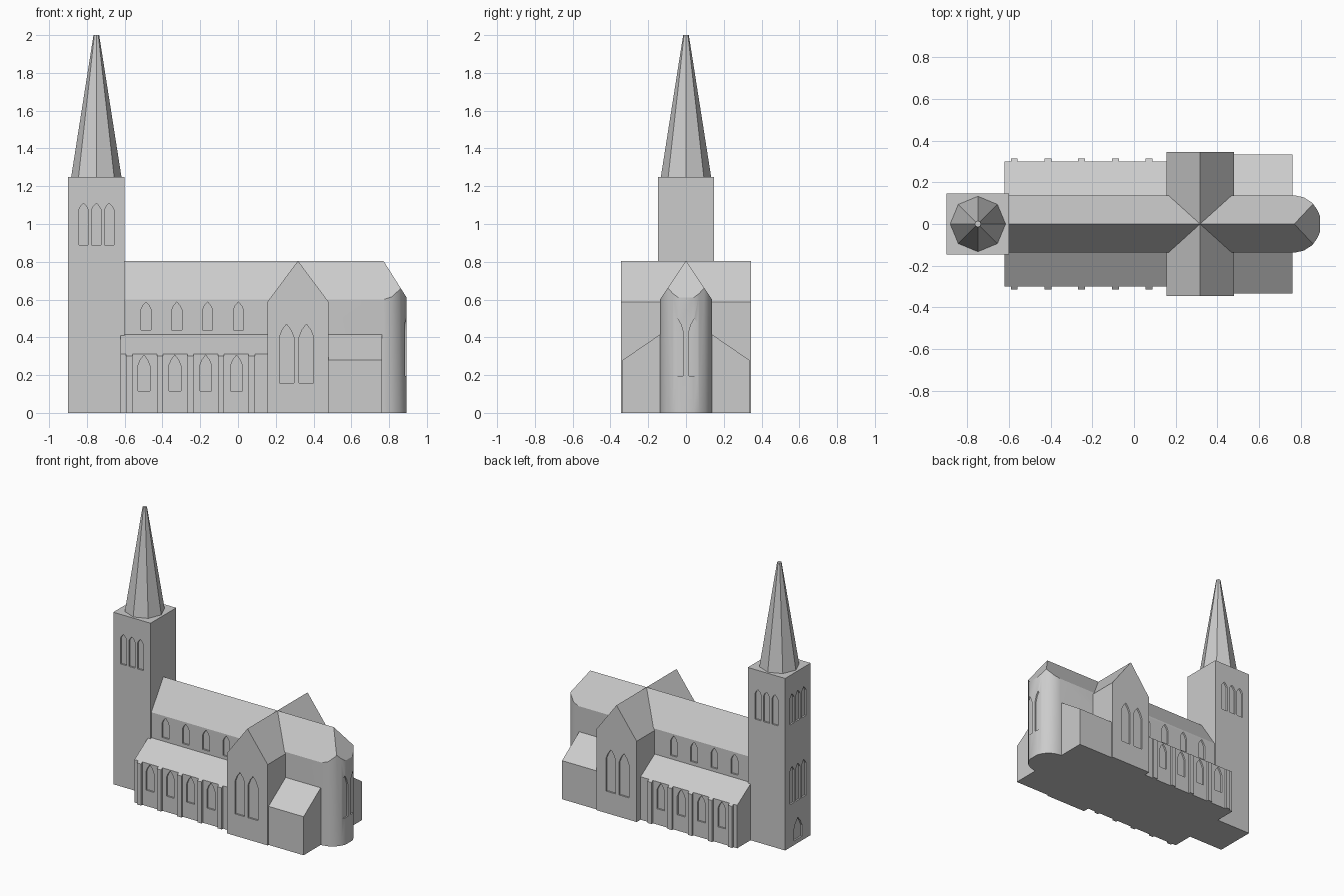
import bpy, bmesh, math
from mathutils import Vector

if "Cube" in bpy.data.objects:
    bpy.data.objects.remove(bpy.data.objects["Cube"])

stone = bpy.data.materials.new("grey_stone")
stone.diffuse_color = (0.6, 0.6, 0.6, 1)
stone.use_nodes = True
stone.node_tree.nodes["Principled BSDF"].inputs["Base Color"].default_value = stone.diffuse_color


def finish(bm, name):
    bmesh.ops.recalc_face_normals(bm, faces=bm.faces)
    me = bpy.data.meshes.new(name)
    bm.to_mesh(me)
    bm.free()
    me.materials.append(stone)
    ob = bpy.data.objects.new(name, me)
    bpy.context.collection.objects.link(ob)
    return ob


def add_prism(bm, points, offset):
    """Extrude a closed outline of 3D points by an offset."""
    face = bm.faces.new([bm.verts.new(p) for p in points])
    ext = bmesh.ops.extrude_face_region(bm, geom=[face], use_keep_orig=True)
    bmesh.ops.translate(bm, vec=Vector(offset),
                        verts=[g for g in ext["geom"] if isinstance(g, bmesh.types.BMVert)])


def prism(name, points, offset):
    bm = bmesh.new()
    add_prism(bm, points, offset)
    return finish(bm, name)


def lancet(axis, plane, u, width, z0, spring, top, depth=0.012):
    """Pointed window cutter: axis it faces, signed wall plane, centre along the wall."""
    w, rise = width / 2, top - spring
    outline = [(-w, z0), (w, z0), (w, spring), (0.6 * w, spring + 0.55 * rise), (0, top),
               (-0.6 * w, spring + 0.55 * rise), (-w, spring)]
    s = math.copysign(1, plane)
    inner, length = plane - s * depth, s * (depth + 0.03)
    if axis == "x":
        return [(inner, u + a, z) for a, z in outline], (length, 0, 0)
    return [(u + a, inner, z) for a, z in outline], (0, length, 0)


def cut(ob, windows):
    """Recess the windows into the part."""
    bm = bmesh.new()
    for points, offset in windows:
        add_prism(bm, points, offset)
    cutter = finish(bm, "window_cutter")
    cutter.hide_render = True
    mod = ob.modifiers.new("windows", "BOOLEAN")
    mod.operation, mod.solver, mod.object = "DIFFERENCE", "EXACT", cutter
    bpy.context.view_layer.objects.active = ob
    bpy.ops.object.modifier_apply(modifier=mod.name)
    bpy.data.objects.remove(cutter, do_unlink=True)


# Tower with triple lancets on three sides and a west door
TX, TW = -0.75, 0.147
tower = prism("tower", [(-0.9, -TW, 0), (-0.6, -TW, 0), (-0.6, TW, 0), (-0.9, TW, 0)], (0, 0, 1.25))
wins = [lancet("x", -0.9, 0, 0.095, 0.03, 0.11, 0.185)]
for i in (-1, 0, 1):
    for s in (-1, 1):
        wins.append(lancet("y", s * TW, TX + i * 0.068, 0.05, 0.89, 1.075, 1.11))
    wins.append(lancet("x", -0.9, i * 0.068, 0.05, 0.89, 1.075, 1.11))
    wins.append(lancet("x", -0.9, i * 0.068, 0.05, 0.31, 0.545, 0.58))
cut(tower, wins)

# Eight-sided spire
bm = bmesh.new()
bmesh.ops.create_cone(bm, cap_ends=True, segments=8, radius1=0.133, radius2=0.015, depth=0.75)
bmesh.ops.translate(bm, verts=bm.verts, vec=(TX, 0, 1.625))
finish(bm, "spire")

# Nave and rounded apse: footprint raised, then trimmed by the roof planes
HW, EAVE, RIDGE = 0.138, 0.6, 0.805
side = [(-0.61, HW), (0.77, HW), (0.815, 0.128), (0.856, 0.102), (0.879, 0.07), (0.893, 0.04)]
foot = side + [(x, -y) for x, y in reversed(side)]
bm = bmesh.new()
add_prism(bm, [(x, y, 0) for x, y in foot], (0, 0, 1))
rise = RIDGE - EAVE
planes = [((0, 0, RIDGE), (0, rise, HW)), ((0, 0, RIDGE), (0, -rise, HW)),
          ((0.77, 0, RIDGE), (0.195, 0, 0.123))]
for co, no in planes:
    bmesh.ops.bisect_plane(bm, geom=bm.verts[:] + bm.edges[:] + bm.faces[:], dist=1e-5,
                           plane_co=co, plane_no=no, clear_outer=True)
    bmesh.ops.holes_fill(bm, edges=[e for e in bm.edges if e.is_boundary], sides=0)
nave = finish(bm, "nave_and_apse")
wins = [lancet("y", s * HW, -0.487 + i * 0.163, 0.054, 0.44, 0.545, 0.587)
        for s in (-1, 1) for i in range(4)]
wins += [lancet("x", 0.893, s * 0.045, 0.06, 0.195, 0.43, 0.5, 0.01) for s in (-1, 1)]
cut(nave, wins)
bpy.ops.object.select_all(action="DESELECT")
nave.select_set(True)
bpy.context.view_layer.objects.active = nave
bpy.ops.object.shade_smooth_by_angle(angle=math.radians(30))

# Transept with paired gable windows
X0, X1, TY = 0.155, 0.48, 0.345
transept = prism("transept", [(X0, -TY, 0), (X1, -TY, 0), (X1, -TY, 0.587),
                              ((X0 + X1) / 2, -TY, RIDGE), (X0, -TY, 0.587)], (0, 2 * TY, 0))
cut(transept, [lancet("y", s * TY, x, 0.077, 0.159, 0.4, 0.47)
               for s in (-1, 1) for x in (0.257, 0.362)])

# Lean-to aisles, buttresses and chancel side rooms on both sides
for s, label in ((-1, "front"), (1, "back")):
    aisle = prism(label + "_aisle", [(-0.622, s * y, z) for y, z in
                  ((0.1, 0), (0.3, 0), (0.3, 0.312), (0.138, 0.415), (0.1, 0.415))],
                  (0.79, 0, 0))
    cut(aisle, [lancet("y", s * 0.3, -0.498 + i * 0.1635, 0.063, 0.115, 0.25, 0.306)
                for i in range(4)])
    for i in range(5):
        x = -0.592 + i * 0.162
        prism(f"{label}_buttress_{i + 1}", [(x, s * y, z) for y, z in
              ((0.29, 0), (0.315, 0), (0.315, 0.302), (0.3, 0.312), (0.29, 0.312))],
              (0.033, 0, 0))
    prism(label + "_side_room", [(0.47, s * y, z) for y, z in
          ((0.1, 0), (0.335, 0), (0.335, 0.28), (0.138, 0.415), (0.1, 0.415))],
          (0.292, 0, 0))
